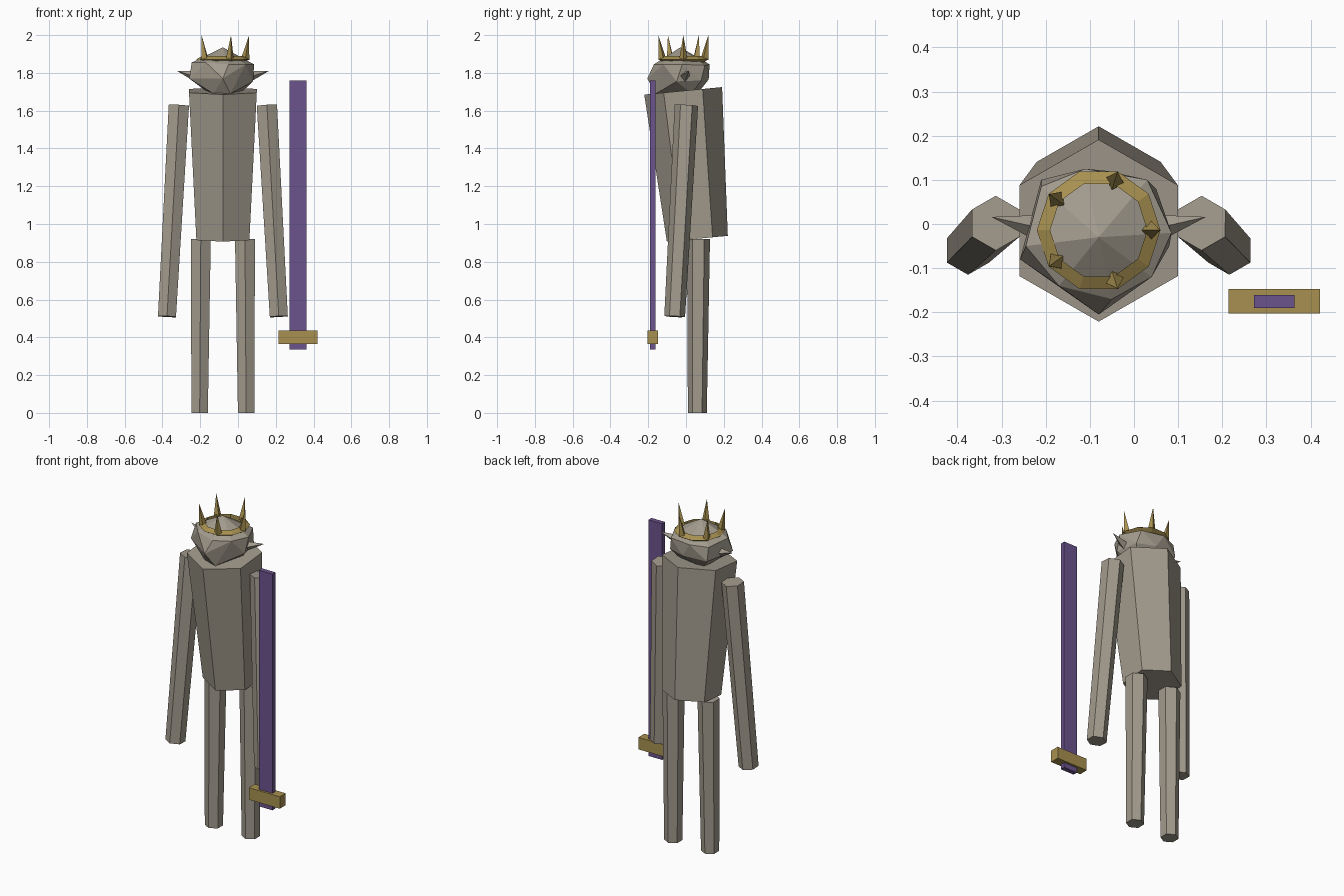
import bpy, bmesh, math
from mathutils import Vector

default = bpy.data.objects.get("Cube")
if default:
    bpy.data.objects.remove(default, do_unlink=True)

MID = -0.08  # centre line of the figure


def material(name, rgb):
    mat = bpy.data.materials.new(name)
    mat.use_nodes = True
    mat.diffuse_color = (*rgb, 1)
    mat.node_tree.nodes["Principled BSDF"].inputs["Base Color"].default_value = (*rgb, 1)
    return mat


stone = material("stone grey", (0.36, 0.325, 0.265))
gold = material("dull gold", (0.39, 0.28, 0.08))
purple = material("deep purple", (0.15, 0.088, 0.27))


def hull(name, points, mat):
    """Faceted convex solid wrapped around the points."""
    bm = bmesh.new()
    for p in points:
        bm.verts.new(p)
    bmesh.ops.remove_doubles(bm, verts=bm.verts[:], dist=0.0005)
    bmesh.ops.convex_hull(bm, input=bm.verts[:])
    loose = [v for v in bm.verts if not v.link_faces]
    bmesh.ops.delete(bm, geom=loose, context='VERTS')
    bmesh.ops.dissolve_limit(bm, angle_limit=0.01, verts=bm.verts[:], edges=bm.edges[:])
    bmesh.ops.recalc_face_normals(bm, faces=bm.faces[:])
    mesh = bpy.data.meshes.new(name)
    bm.to_mesh(mesh)
    bm.free()
    mesh.materials.append(mat)
    obj = bpy.data.objects.new(name, mesh)
    bpy.context.collection.objects.link(obj)
    return obj


def limb(name, start, end, r0, r1, sides, mat, ref=(0, 1, 0)):
    """Tapered prism between two points, one corner towards ref."""
    start, end, ref = Vector(start), Vector(end), Vector(ref)
    axis = (end - start).normalized()
    u = (ref - axis * ref.dot(axis)).normalized()
    v = axis.cross(u)
    points = []
    for centre, r in ((start, r0), (end, r1)):
        for i in range(sides):
            a = math.tau * i / sides
            points.append(centre + r * (math.cos(a) * u + math.sin(a) * v))
    return hull(name, points, mat)


def box(name, low, high, mat):
    corners = [(x, y, z) for x in (low[0], high[0])
               for y in (low[1], high[1]) for z in (low[2], high[2])]
    return hull(name, corners, mat)


# Leaning torso
limb("torso", (MID, 0.06, 0.922), (MID, -0.015, 1.705), 0.162, 0.207, 6, stone)

# Arms, legs and pointed ears
for side, s in (("left", 1), ("right", -1)):
    limb(side + "_arm", (MID + s * 0.233, 0.002, 1.628), (MID + s * 0.296, -0.06, 0.51),
         0.062, 0.055, 6, stone)
    limb(side + "_leg", (MID + s * 0.117, 0.066, 0.92), (MID + s * 0.123, 0.06, 0),
         0.061, 0.05, 6, stone)
    limb(side + "_ear", (MID + s * 0.12, -0.012, 1.775), (MID + s * 0.243, 0.016, 1.81),
         0.034, 0, 4, stone, (0, 0, 1))

# Craggy head: crown point, brow ring, cheek ring and jaw
head = [(0, -0.03, 1.935),
        (0.165, -0.02, 1.845), (0.11, 0.1, 1.84), (-0.03, 0.125, 1.845), (-0.13, 0.085, 1.84),
        (-0.165, -0.05, 1.855), (-0.09, -0.14, 1.855), (0.03, -0.17, 1.845), (0.12, -0.12, 1.845),
        (0, -0.205, 1.77), (-0.178, -0.08, 1.77), (0.16, -0.05, 1.755),
        (0.13, 0.08, 1.76), (-0.13, 0.1, 1.76), (0.02, 0.12, 1.765),
        (-0.05, -0.13, 1.69), (0.04, -0.16, 1.69), (0.09, 0.03, 1.69), (-0.07, 0.06, 1.69)]
hull("head", [(MID + x, y, z) for x, y, z in head], stone)

# Crown band with a triangular section
crown = Vector((MID, -0.014, 1.872))
bpy.ops.mesh.primitive_torus_add(major_segments=10, minor_segments=3, location=crown,
                                 major_radius=0.12, minor_radius=0.02)
band = bpy.context.object
band.name = "crown_band"
band.data.materials.append(gold)
for face in band.data.polygons:
    face.use_smooth = False

# Crown spikes leaning outward
for i in range(5):
    a = math.tau * i / 5
    out = Vector((math.cos(a), math.sin(a), 0))
    limb(f"crown_spike_{i + 1}", crown + out * 0.118, crown + out * 0.139 + Vector((0, 0, 0.128)),
         0.022, 0, 4, gold, out)

# Sword beside the left hand
box("sword_blade", (0.272, -0.19, 0.335), (0.363, -0.161, 1.76), purple)
box("sword_guard", (0.214, -0.203, 0.365), (0.421, -0.147, 0.437), gold)
